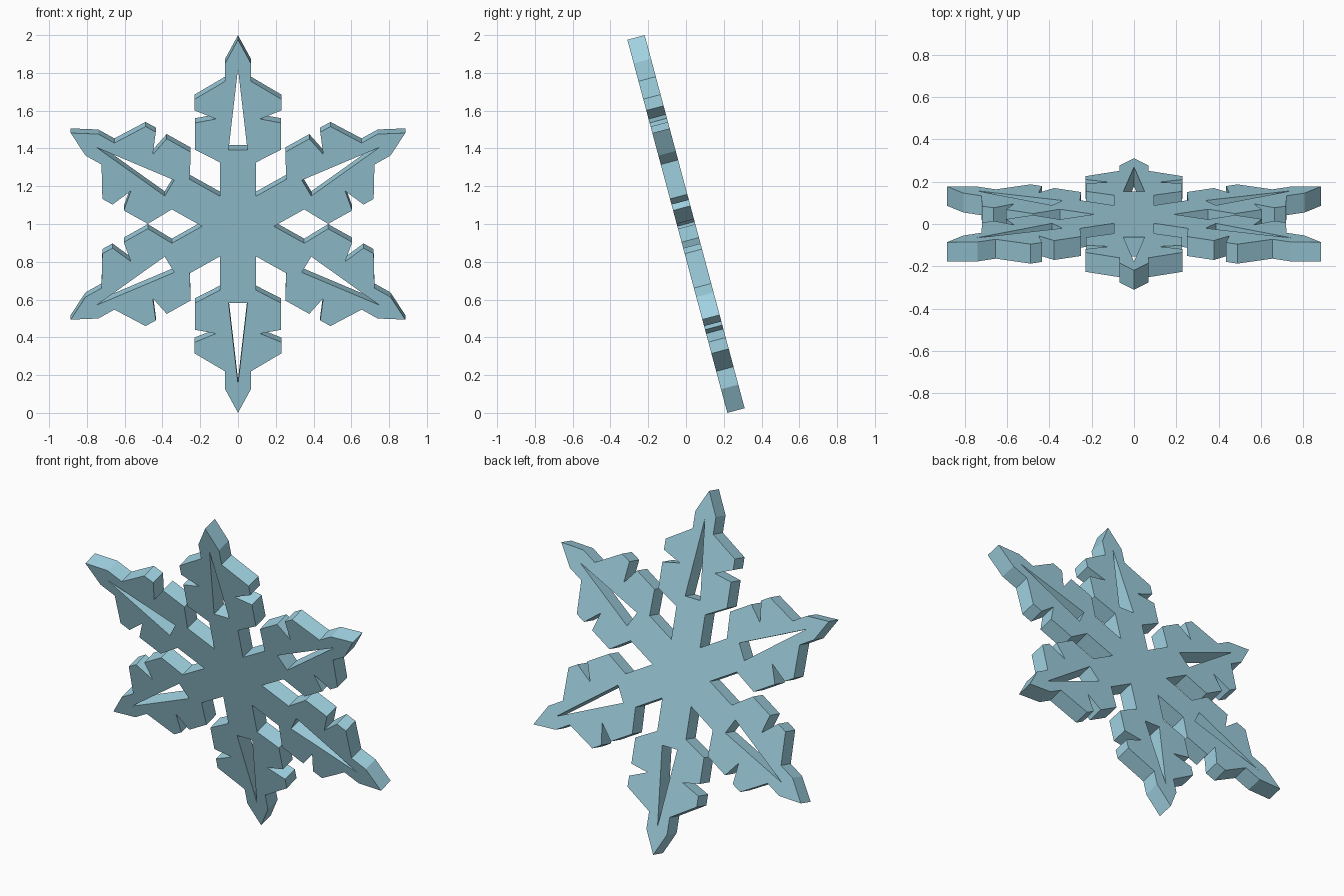
import bpy, bmesh
from math import radians
from mathutils import Vector, Matrix

cube = bpy.data.objects.get("Cube")
if cube:
    bpy.data.objects.remove(cube, do_unlink=True)

THICKNESS = 0.095
TILT = radians(15)

# Right half of one arm, as (side, outward), from the gap corner to the tip
HALF_ARM = [(0.095, 0.1645), (0.095, 0.35), (0.227, 0.42), (0.227, 0.567),
            (0.116, 0.588), (0.229, 0.635), (0.229, 0.697), (0.068, 0.795),
            (0.068, 0.893), (0, 1.0225)]
# Slender triangular window in each arm
WINDOW = [(-0.05, 0.419), (0.05, 0.419), (0, 0.864)]

# The gap corner is shared with the neighbouring arm, so it is kept only once
ARM = HALF_ARM + [(-x, y) for x, y in HALF_ARM[-2:0:-1]]


def rotated(points, index):
    turn = Matrix.Rotation(radians(60 * index), 2)
    return [turn @ Vector(p) for p in points]


def add_loop(curve, points):
    spline = curve.splines.new('POLY')
    spline.points.add(len(points) - 1)
    for target, p in zip(spline.points, points):
        target.co = (p.x, p.y, 0, 1)
    spline.use_cyclic_u = True


# Flat outline with six windows, extruded to a plate
curve = bpy.data.curves.new("snowflake_outline", 'CURVE')
curve.dimensions = '2D'
curve.fill_mode = 'BOTH'
curve.extrude = THICKNESS / 2
add_loop(curve, [p for i in range(6) for p in rotated(ARM, i)])
for i in range(6):
    add_loop(curve, rotated(WINDOW, i))

snowflake = bpy.data.objects.new("snowflake", curve)
bpy.context.collection.objects.link(snowflake)
bpy.ops.object.select_all(action='DESELECT')
snowflake.select_set(True)
bpy.context.view_layer.objects.active = snowflake
bpy.ops.object.convert(target='MESH')
snowflake = bpy.context.object
snowflake.name = "snowflake"

# Weld the walls to the faces and keep crisp flat shading
mesh = snowflake.data
bm = bmesh.new()
bm.from_mesh(mesh)
bmesh.ops.remove_doubles(bm, verts=bm.verts, dist=0.0005)
bmesh.ops.recalc_face_normals(bm, faces=bm.faces)
for face in bm.faces:
    face.smooth = False
    face.material_index = 0
bm.to_mesh(mesh)
bm.free()

# Stand it up, leaning towards the front
snowflake.rotation_euler = (radians(90) + TILT, 0, 0)
snowflake.location = (0, 0, 1)

# Ice blue material
ice = bpy.data.materials.new("ice_blue")
ice.use_nodes = True
color = (0.35, 0.64, 0.75, 1)
ice.diffuse_color = color
ice.node_tree.nodes["Principled BSDF"].inputs["Base Color"].default_value = color
mesh.materials.clear()
mesh.materials.append(ice)
